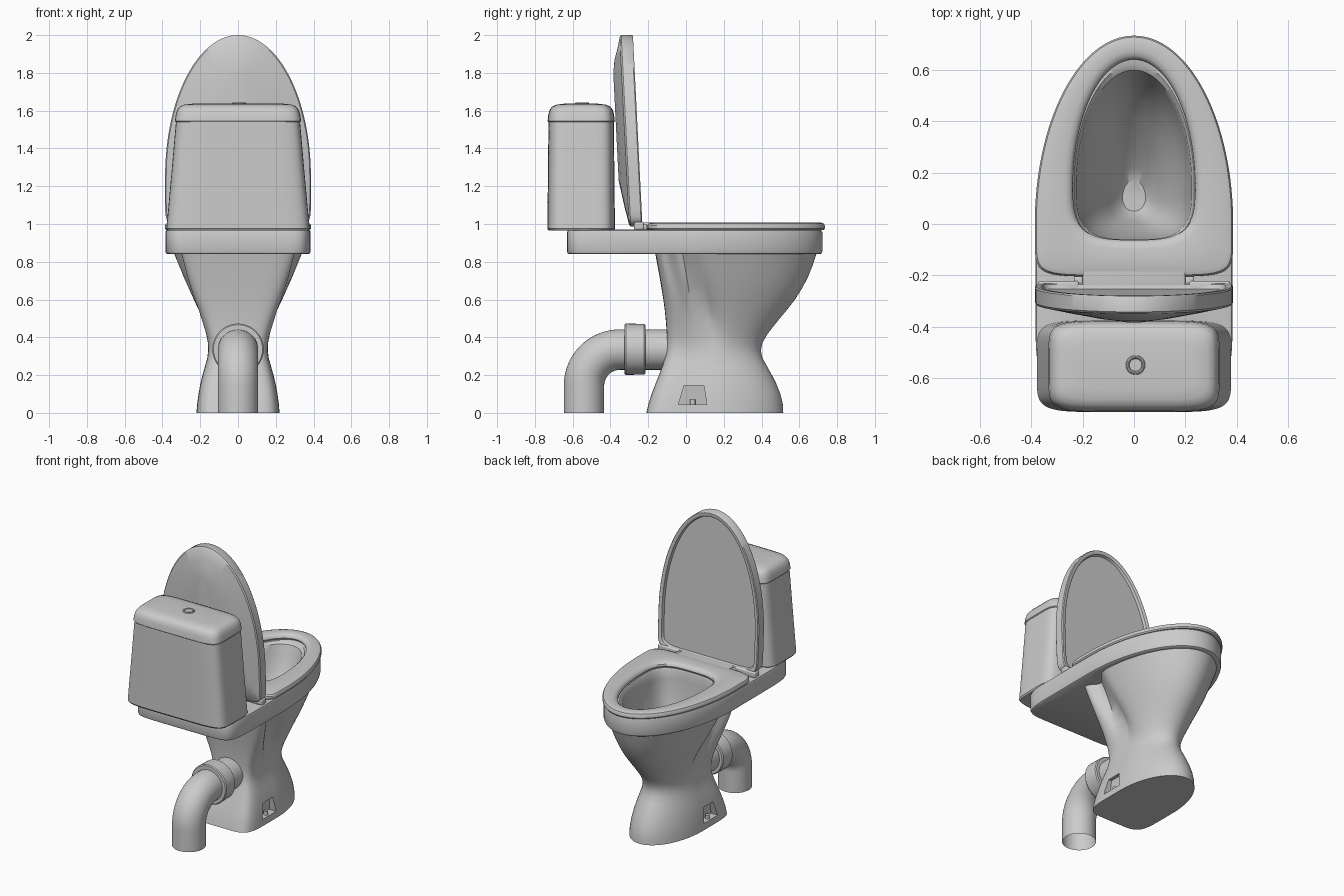
import bpy, bmesh, math
from mathutils import Vector

if "Cube" in bpy.data.objects:
    bpy.data.objects.remove(bpy.data.objects["Cube"])

N = 128


def finish(name, bm, angle=35):
    bmesh.ops.recalc_face_normals(bm, faces=bm.faces)
    me = bpy.data.meshes.new(name)
    bm.to_mesh(me)
    bm.free()
    ob = bpy.data.objects.new(name, me)
    bpy.context.collection.objects.link(ob)
    smooth(ob, angle)
    return ob


def smooth(ob, angle=35):
    bpy.ops.object.select_all(action='DESELECT')
    ob.select_set(True)
    bpy.context.view_layer.objects.active = ob
    bpy.ops.object.shade_smooth_by_angle(angle=math.radians(angle))


def spow(v, p):
    return 0.0 if abs(v) < 1e-9 else math.copysign(abs(v) ** p, v)


def ring(z, w, yc, yf, yb, pb=0.35, pf=1.0, groove=0.0, gy=0.0):
    """Egg outline: widest at yc, rounded towards yf, squarer towards yb."""
    pts = []
    for i in range(N):
        t = 2 * math.pi * i / N
        c, s = math.cos(t), math.sin(t)
        p = pf if s > 1e-9 else pb
        y = yc + spow(s, p) * ((yf - yc) if s > 0 else (yc - yb))
        x = w * spow(c, p)
        x *= 1 - groove * math.exp(-((y - gy) / 0.075) ** 2)
        pts.append(Vector((x, y, z)))
    return pts


def loft(name, rings, cap=True, closed=False, angle=35):
    bm = bmesh.new()
    loops = [[bm.verts.new(p) for p in r] for r in rings]
    pairs = list(zip(loops, loops[1:]))
    if closed:
        pairs.append((loops[-1], loops[0]))
    for a, b in pairs:
        n = len(a)
        for i in range(n):
            j = (i + 1) % n
            bm.faces.new((a[i], a[j], b[j], b[i]))
    if cap:
        bm.faces.new(loops[0])
        bm.faces.new(loops[-1])
    return finish(name, bm, angle)


def box(name, lo, hi, bevel=0.0):
    bm = bmesh.new()
    bmesh.ops.create_cube(bm, size=1)
    for v in bm.verts:
        v.co = Vector([(a + b) / 2 + c * (b - a) for a, b, c in zip(lo, hi, v.co)])
    if bevel:
        bmesh.ops.bevel(bm, geom=bm.edges[:], offset=bevel, segments=3,
                        profile=0.5, affect='EDGES')
    return finish(name, bm)


def tube(name, path, n=40):
    """Round sweep in the x = 0 plane; path holds (y, z, radius, tangent angle)."""
    rings = []
    for y, z, r, a in path:
        up = Vector((0, -math.sin(a), math.cos(a)))
        rings.append([Vector((0, y, z)) + r * (math.cos(k * math.tau / n) * Vector((1, 0, 0))
                      + math.sin(k * math.tau / n) * up) for k in range(n)])
    return rings


# Pedestal, rim slab and hollow bowl as one skin
body = []
for z, w, yc, yf, yb in [
        (0.00, .220, .12, .515, -.210), (0.05, .216, .12, .512, -.198),
        (0.10, .209, .12, .500, -.182), (0.15, .200, .12, .480, -.163),
        (0.20, .188, .12, .455, -.143), (0.25, .174, .12, .427, -.125),
        (0.29, .163, .12, .405, -.112), (0.33, .158, .12, .396, -.104),
        (0.37, .160, .12, .404, -.101), (0.42, .171, .12, .433, -.102),
        (0.48, .192, .12, .480, -.106), (0.54, .215, .11, .530, -.112),
        (0.60, .241, .10, .577, -.120), (0.66, .267, .09, .615, -.130),
        (0.72, .292, .08, .646, -.140), (0.78, .316, .07, .670, -.151),
        (0.84, .340, .06, .690, -.162)]:
    k = min(1, max(0, (z - 0.33) / 0.5))
    body.append(ring(z, w, yc, yf, yb, 0.35,
                     groove=0.27 * min(1, k * 2.5), gy=0.16 - 0.19 * k))
for z, inset in [(.84, .012), (.845, .004), (.856, 0), (.955, 0), (.966, .004), (.97, .014)]:
    body.append(ring(z, .385 - inset, 0, .722 - inset, -.63 + inset, 0.2))
for z, w, yc, yf, yb, pb in [
        (.97, .235, .15, .625, -.065, .6), (.955, .225, .15, .60, -.06, .6),
        (.90, .220, .15, .58, -.06, .6), (.80, .210, .15, .55, -.05, .6),
        (.70, .185, .14, .49, -.04, .65), (.60, .145, .13, .41, -.02, .7),
        (.50, .100, .11, .30, .01, .8), (.43, .070, .10, .22, .03, .9),
        (.40, .045, .10, .17, .05, 1)]:
    body.append(ring(z, w, yc, yf, yb, pb))
body = loft("bowl_and_pedestal", body)

# Screw recesses in the foot, with screws
for side, s in (("left", -1), ("right", 1)):
    cut = box("recess_cutter", (.165, -.04, .045), (.30, .11, .145))
    for v in cut.data.vertices:
        if v.co.z > 0.1:
            v.co.y += 0.03 if v.co.y < 0.03 else -0.015
            v.co.x += 0.012 if v.co.x < 0.2 else 0
        v.co.x *= s
    if s < 0:
        cut.data.flip_normals()
    cut.hide_render = True
    m = body.modifiers.new("recess", 'BOOLEAN')
    m.operation, m.solver, m.object = 'DIFFERENCE', 'EXACT', cut
    bpy.context.view_layer.objects.active = body
    bpy.ops.object.modifier_apply(modifier=m.name)
    bpy.data.objects.remove(cut)
    bpy.ops.mesh.primitive_cylinder_add(vertices=16, radius=.014, depth=.03,
                                        location=(s * .19, .035, .056))
    bpy.context.object.name = side + "_foot_screw"
    smooth(bpy.context.object)
smooth(body)


# Seat ring with a softly rounded section
def seat_outer(z, i):
    return ring(z, .387 - i, 0, .735 - i, -.205 + i, 0.3)


def seat_hole(z, i):
    return ring(z, .238 + i, .15, .642 + i, -.062 - i, 0.6)


loft("seat", [seat_outer(.968, .006), seat_outer(.976, 0), seat_outer(.992, 0),
              seat_outer(1.002, .006), seat_outer(1.008, .022),
              seat_hole(1.008, .035), seat_hole(1.003, .015), seat_hole(.992, .003),
              seat_hole(.98, 0), seat_hole(.968, .006)], cap=False, closed=True)
box("seat_hinge_tab", (-.20, -.272, .97), (.20, -.12, 1.007), .008)

# Hinges
for side, s in (("left", -1), ("right", 1)):
    xs = sorted((s * .215, s * .375))
    box(side + "_hinge_block", (xs[0], -.275, .968), (xs[1], -.222, 1.01), .01)
    xs = sorted((s * .198, s * .235))
    box(side + "_hinge_pin", (xs[0], -.262, .968), (xs[1], -.205, .998), .008)


# Raised lid: recessed front panel and domed back, leaning backwards
def lid_ring(d, w, top, bottom, pb=0.2):
    r = ring(0, w, .27, top, bottom, pb)
    return [Vector((p.x, -.23 - .05 * p.y - d, .98 + p.y)) for p in r]


loft("lid", [lid_ring(.022, .352, .985, .03), lid_ring(.004, .358, .991, .026),
             lid_ring(0, .364, .998, .020), lid_ring(0, .381, 1.016, .01),
             lid_ring(.006, .386, 1.02, .006), lid_ring(.062, .386, 1.02, .006),
             lid_ring(.070, .380, 1.012, .015), lid_ring(.088, .29, .94, .10, .35),
             lid_ring(.104, .19, .89, .19, .5), lid_ring(.114, .09, .82, .25, .7)])


# Cistern and its cover
def tank_ring(z, w, d, p=0.33):
    return ring(z, w, -.555, -.555 + d, -.555 - d, p, p)


loft("cistern", [tank_ring(.965, .372, .172), tank_ring(.975, .379, .179),
                 tank_ring(1.25, .354, .176), tank_ring(1.545, .328, .173)])
loft("cistern_cover", [tank_ring(1.54, .330, .175), tank_ring(1.545, .334, .178),
                       tank_ring(1.58, .329, .174), tank_ring(1.605, .321, .167),
                       tank_ring(1.622, .307, .153), tank_ring(1.632, .285, .13),
                       tank_ring(1.637, .24, .09)])

# Flush button
bpy.ops.mesh.primitive_torus_add(major_radius=.031, minor_radius=.007, major_segments=32,
                                 minor_segments=10, location=(.006, -.55, 1.637))
bpy.context.object.name = "button_ring"
smooth(bpy.context.object)
bpy.ops.mesh.primitive_cylinder_add(vertices=32, radius=.024, depth=.012,
                                    location=(.006, -.55, 1.635))
bpy.context.object.name = "flush_button"
smooth(bpy.context.object)

# Waste pipe elbow, open at the floor
R, r = .19, .107
path = [(-.54, 0, r, math.pi / 2)]
for i in range(17):
    a = math.pi / 2 * i / 16
    path.append((-.54 + R - R * math.cos(a), .145 + R * math.sin(a), r, math.pi / 2 - a))
path.append((-.05, .335, r, 0))
loft("waste_pipe", tube("waste_pipe", path), cap=False)
loft("pipe_collar", tube("pipe_collar", [
    (-.325, .337, .10, 0), (-.325, .337, .130, 0), (-.318, .337, .136, 0),
    (-.222, .337, .134, 0), (-.215, .337, .128, 0), (-.215, .337, .10, 0)]))
